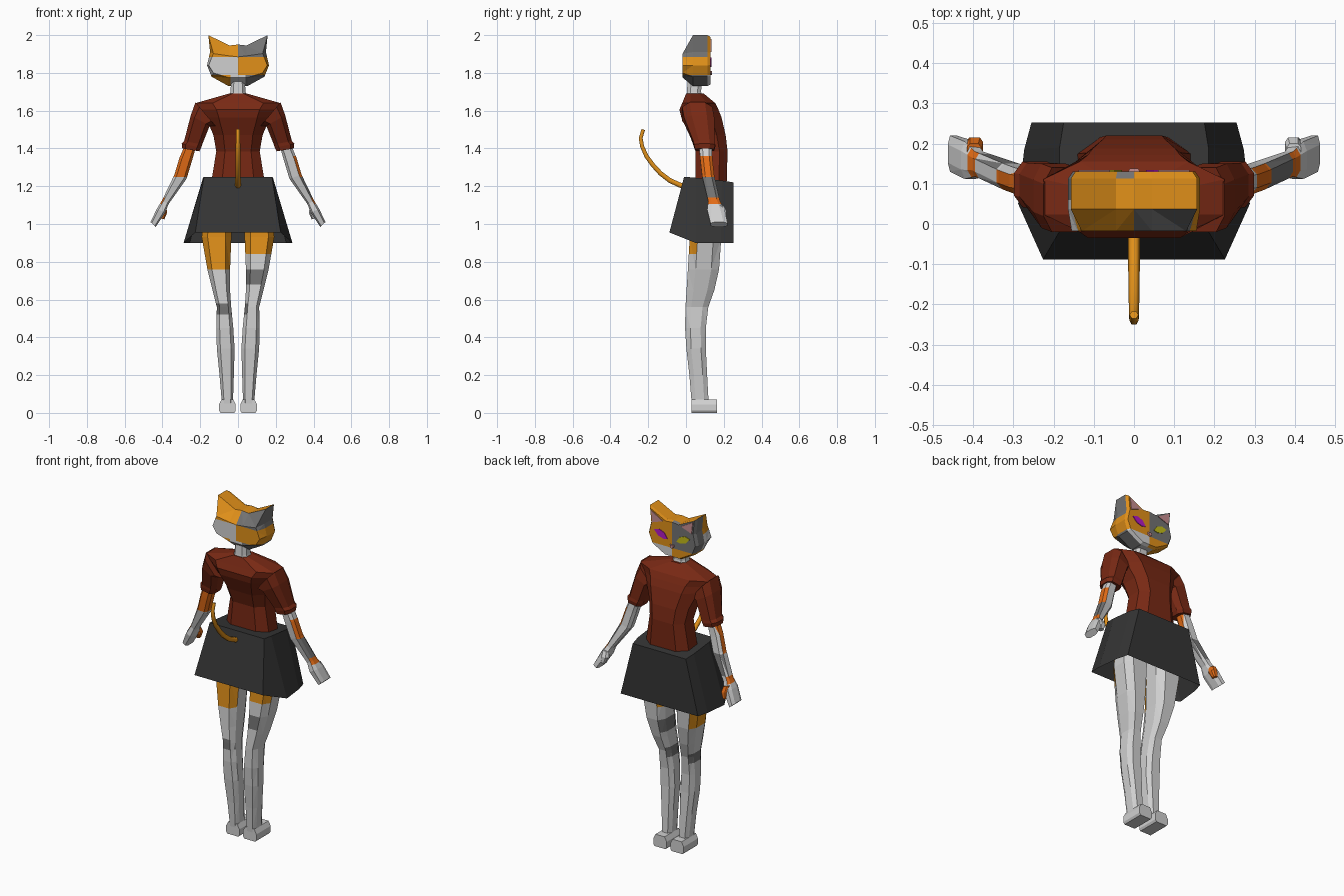
import bpy, bmesh
from mathutils import Vector

if "Cube" in bpy.data.objects:
    bpy.data.objects.remove(bpy.data.objects["Cube"])


def material(name, rgb):
    m = bpy.data.materials.new(name)
    m.diffuse_color = (*rgb, 1)
    m.use_nodes = True
    m.node_tree.nodes["Principled BSDF"].inputs["Base Color"].default_value = m.diffuse_color
    return m


ORANGE, VIVID, LIGHT, DARK, SHIRT, SKIRT, PINK, MAGENTA, YELLOW = range(9)
MATS = [material(*p) for p in (
    ("orange fur", (.75, .28, .01)), ("vivid orange", (.77, .15, .008)),
    ("light grey fur", (.63, .63, .63)), ("dark grey fur", (.17, .17, .17)),
    ("rust cloth", (.19, .022, .007)), ("charcoal cloth", (.035, .035, .035)),
    ("pink skin", (.57, .27, .28)), ("magenta eye", (.45, .01, .55)),
    ("yellow eye", (.55, .5, .01)))]


def loft(name, rings, colour, caps=(True, True), cuts=()):
    """Skin rings of points; colour is a material number or a rule(centre, normal)."""
    bm = bmesh.new()
    vr = [[bm.verts.new(p) for p in r] for r in rings]
    n = len(vr[0])
    for a, b in zip(vr, vr[1:]):
        for i in range(n):
            bm.faces.new((a[i], a[(i + 1) % n], b[(i + 1) % n], b[i]))
    if caps[0]:
        bm.faces.new(vr[0][::-1])
    if caps[1]:
        bm.faces.new(vr[-1])
    bmesh.ops.recalc_face_normals(bm, faces=bm.faces)
    if cuts:
        bmesh.ops.triangulate(bm, faces=bm.faces)
    for axis, at in cuts:
        no = Vector((axis == 'x', axis == 'y', axis == 'z'))
        bmesh.ops.bisect_plane(bm, geom=bm.verts[:] + bm.edges[:] + bm.faces[:],
                               plane_co=no * at, plane_no=no)
    bm.normal_update()
    for f in bm.faces:
        f.material_index = colour(f.calc_center_median(), f.normal) if callable(colour) else colour
    me = bpy.data.meshes.new(name)
    bm.to_mesh(me)
    bm.free()
    for m in MATS:
        me.materials.append(m)
    ob = bpy.data.objects.new(name, me)
    bpy.context.collection.objects.link(ob)
    return ob


OCT = [(1, -.5), (1, .5), (.6, 1), (-.6, 1), (-1, .5), (-1, -.5), (-.6, -1), (.6, -1)]


def ring(xa, za, xb, zb, y0, y1, s=1):
    """Chamfered section spanning a..b in the xz plane and y0..y1 in depth."""
    return [(s * ((xa + xb) / 2 + u * (xb - xa) / 2), (y0 + y1) / 2 + v * (y1 - y0) / 2,
             (za + zb) / 2 + u * (zb - za) / 2) for u, v in OCT]


def plate(name, pts, y, colour):
    loft(name, [[(x, y + d, z) for x, z in pts] for d in (-.003, .003)], colour)


# shirt body and neck
loft("shirt", [ring(-x, z, x, z, a, b) for z, x, a, b in (
    (1.20, .145, .05, .215), (1.385, .115, .05, .22), (1.47, .13, .02, .21),
    (1.565, .17, -.025, .188), (1.605, .19, -.035, .172), (1.64, .225, -.02, .155),
    (1.69, .05, 0, .095))], SHIRT)
loft("neck", [ring(-x, z, x, z, a, b) for z, x, a, b in (
    (1.66, .05, .0, .09), (1.70, .04, .005, .08), (1.78, .035, .01, .085))], LIGHT)

# skirt: closed waist, open hem
half_top = [(.175, .252, 1.22), (.185, .19, 1.23), (.185, .05, 1.245), (.18, -.01, 1.25)]
half_hem = [(.255, .252, .90), (.273, .185, .90), (.288, .05, .90), (.226, -.088, .955)]
loft("skirt", [h + [(-x, y, z) for x, y, z in h[::-1]] for h in (half_top, half_hem)],
     SKIRT, caps=(True, False))


def arm_rule(s):
    def rule(c, n):
        if s > 0:
            if n.x > .5:
                if 1.25 < c.z < 1.36 or 1.105 < c.z < 1.14:
                    return VIVID
                if 1.14 < c.z < 1.25:
                    return DARK
            return LIGHT
        if 1.25 < c.z and n.y < .6:
            return VIVID
        if 1.14 < c.z < 1.25 and n.y > .6:
            return DARK
        return VIVID if n.x < -.5 and 1.105 < c.z < 1.14 else LIGHT
    return rule


def leg_rule(s):
    def rule(c, n):
        if n.x > -.4 and n.y > -.5:
            return LIGHT
        if s > 0:
            if c.z > .84:
                return ORANGE
            if .68 < c.z < .76 or (.52 < c.z < .58 and n.x < -.4):
                return DARK
        else:
            if c.z > .76:
                return ORANGE
            if .52 < c.z < .58:
                return DARK
        return LIGHT
    return rule


def zcuts(*zs):
    return [('z', z) for z in zs]


for s, side in ((1, "right"), (-1, "left")):
    # sleeve with a small cuff
    loft(side + "_sleeve", [ring(*r, s) for r in (
        (.12, 1.52, .225, 1.645, -.02, .14), (.15, 1.52, .25, 1.575, -.01, .15),
        (.19, 1.42, .285, 1.44, .04, .152), (.195, 1.405, .298, 1.425, .042, .155),
        (.205, 1.385, .295, 1.40, .048, .15))], SHIRT)
    # forearm and hand
    loft(side + "_arm", [ring(*r, s) for r in (
        (.225, 1.40, .28, 1.42, .07, .135), (.245, 1.33, .31, 1.35, .075, .14),
        (.272, 1.24, .337, 1.26, .085, .15), (.368, 1.105, .402, 1.125, .118, .18),
        (.385, 1.06, .43, 1.08, .112, .205), (.435, .985, .463, 1.01, .13, .22))],
        arm_rule(s), cuts=zcuts(1.36, 1.25, 1.14, 1.105))
    loft(side + "_thumb", [ring(*r, s) for r in (
        (.38, 1.09, .415, 1.10, .165, .2), (.375, 1.06, .415, 1.07, .17, .215),
        (.39, 1.025, .415, 1.03, .185, .215))], LIGHT if s > 0 else VIVID)
    # leg and foot
    loft(side + "_leg", [ring(a, z, b, z, y0, y1, s) for z, a, b, y0, y1 in (
        (1.05, .03, .19, .02, .19), (.93, .035, .192, .02, .187), (.76, .042, .162, .01, .175),
        (.65, .042, .135, .003, .15), (.56, .036, .112, -.003, .118), (.45, .025, .115, -.005, .105),
        (.34, .018, .112, .002, .105), (.2, .022, .098, .018, .112), (.05, .027, .085, .03, .12))],
        leg_rule(s), cuts=zcuts(.84, .76, .68, .58, .52))
    sole = [(-.036, 0), (.036, 0), (.044, .012), (.044, .045), (.03, .072),
            (-.03, .072), (-.044, .045), (-.044, .012)]
    loft(side + "_foot", [[(s * .056 + x, y, z) for x, z in sole] for y in (.03, .165)], LIGHT)

# head: cat silhouette with ears, lofted from back to face
face = [(0, 1.95), (.045, 1.945), (.157, 2.0), (.148, 1.91), (.164, 1.84),
        (.14, 1.78), (.05, 1.73), (0, 1.73)]
back = [(0, 1.885), (.045, 1.89), (.13, 1.902), (.14, 1.88), (.155, 1.84),
        (.13, 1.80), (.05, 1.775), (0, 1.775)]


def section(h, y, k=1):
    full = h + [(-x, z) for x, z in h[-2:0:-1]]
    return [(x * k, y, 1.86 + (z - 1.86) * k) for x, z in full]


def head_rule(c, n):
    if n.y > .3:  # face
        if c.z > 1.79:
            return ORANGE if c.x > 0 else DARK
        return LIGHT if c.x > 0 else ORANGE
    if n.z > .75:
        return ORANGE
    if c.z > 1.885:
        return DARK if c.x > 0 else (DARK if c.y > .06 else ORANGE)
    if c.z > 1.79:
        if c.x > 0:
            return ORANGE
        return DARK if c.y > .06 else LIGHT
    if abs(c.x) < .04:
        return LIGHT
    return DARK if c.x > 0 else ORANGE


loft("head", [section(back, -.018), section(face, .037), section(face, .113),
              section(face, .13, .93)], head_rule,
     cuts=[('x', 0), ('x', .04), ('x', -.04), ('y', .06), ('z', 1.885), ('z', 1.79)])

# face details: eyes, inner ears, nose
for s, side, eye in ((1, "right", MAGENTA), (-1, "left", YELLOW)):
    almond = [(.03, 1.838), (.055, 1.832), (.09, 1.842), (.118, 1.872), (.085, 1.882), (.05, 1.868)]
    plate(side + "_eye", [(s * x, z) for x, z in almond], .131, eye)
    plate(side + "_inner_ear", [(s * x, z) for x, z in
                                ((.06, 1.935), (.13, 1.91), (.138, 1.98))], .131, PINK)
loft("nose", [[(-w, y, 1.80), (0, y, 1.788), (w, y, 1.80), (w, y, 1.81), (-w, y, 1.81)]
              for w, y in ((.016, .128), (.01, .138))], PINK)

# tail
cu = bpy.data.curves.new("tail", 'CURVE')
cu.dimensions = '3D'
cu.bevel_depth = .016
cu.bevel_resolution = 1
cu.use_fill_caps = True
path = [(.02, 1.19), (-.03, 1.205), (-.085, 1.23), (-.135, 1.268), (-.175, 1.312),
        (-.21, 1.36), (-.232, 1.41), (-.24, 1.455), (-.226, 1.50)]
sp = cu.splines.new('POLY')
sp.points.add(len(path) - 1)
for i, (p, (y, z)) in enumerate(zip(sp.points, path)):
    p.co = (0, y, z, 1)
    p.radius = 1 - .04 * i
cu.materials.append(MATS[ORANGE])
bpy.context.collection.objects.link(bpy.data.objects.new("tail", cu))
